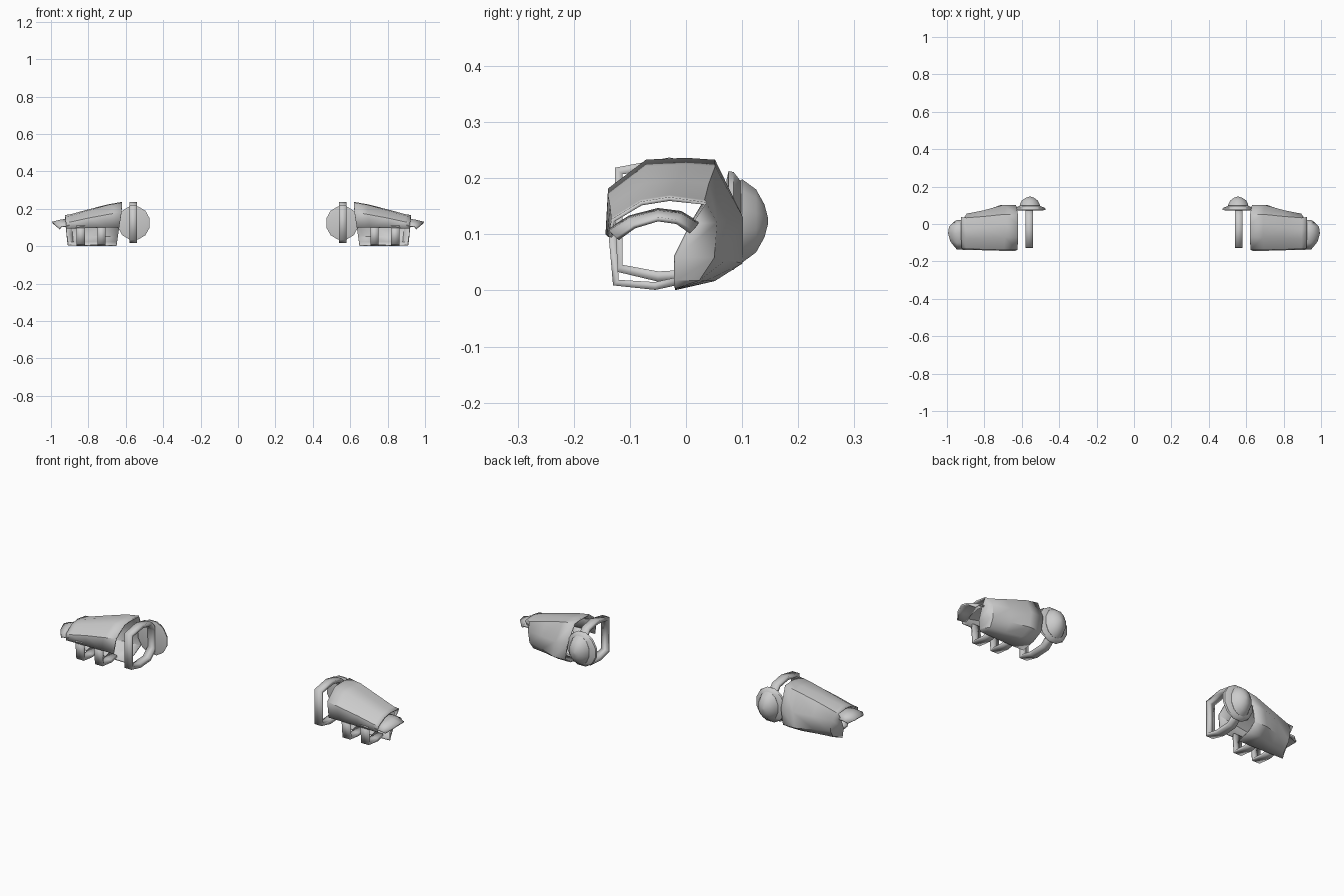
import bpy
import bmesh
from math import sin, cos, tau

cube = bpy.data.objects.get("Cube")
if cube:
    bpy.data.objects.remove(cube, do_unlink=True)

GREY = 0.6
grey = bpy.data.materials.new("plain grey")
grey.use_nodes = True
grey.diffuse_color = (GREY, GREY, GREY, 1)
grey.node_tree.nodes["Principled BSDF"].inputs["Base Color"].default_value = (GREY, GREY, GREY, 1)


def loft(name, rings, closed=False, caps=False, thickness=0):
    """Skin a list of equal point rings, then mirror the part to the other arm."""
    bm = bmesh.new()
    rows = [[bm.verts.new(p) for p in ring] for ring in rings]
    count = len(rows[0])
    for a, b in zip(rows, rows[1:]):
        for i in range(count if closed else count - 1):
            j = (i + 1) % count
            bm.faces.new((a[i], a[j], b[j], b[i]))
    if caps:
        bm.faces.new(rows[0])
        bm.faces.new(rows[-1])
    bmesh.ops.recalc_face_normals(bm, faces=bm.faces)
    mesh = bpy.data.meshes.new(name)
    bm.to_mesh(mesh)
    bm.free()
    mesh.materials.append(grey)
    obj = bpy.data.objects.new(name, mesh)
    bpy.context.collection.objects.link(obj)
    bpy.ops.object.select_all(action="DESELECT")
    obj.select_set(True)
    bpy.context.view_layer.objects.active = obj
    bpy.ops.object.shade_smooth_by_angle(angle=0.7)
    if thickness:
        solid = obj.modifiers.new("Thickness", "SOLIDIFY")
        solid.thickness = thickness
        solid.offset = 0
    obj.modifiers.new("Other arm", "MIRROR")
    return obj


def strap(name, path, x, width, thickness, closed=False):
    """Flat band following a path of (y, z) points."""
    rings = [[(x + s * width / 2, y, z) for y, z in path] for s in (-1, 1)]
    return loft(name, rings, closed=closed, thickness=thickness)


def dome(name, profile, x, z, sides):
    """Oval turned form along y from (y, x radius, z radius) steps."""
    rings = [[(x + rx * cos(tau * (i + 0.5) / sides), y, z + rz * sin(tau * (i + 0.5) / sides))
              for i in range(sides)] for y, rx, rz in profile]
    return loft(name, rings, closed=True, caps=True)


# Forearm guard: wide at the elbow, narrow and tucked in at the wrist
elbow = [(-.14, .1), (-.136, .18), (-.07, .23), (0, .233), (.05, .23),
         (.098, .13), (.098, .05), (.05, .02), (-.02, .004)]
wrist = [(-.135, .095), (-.13, .125), (-.08, .155), (-.03, .163), (.03, .155),
         (.05, .12), (.045, .06), (.02, .02), (-.02, .006)]
tuck = wrist[:4] + [(.035, .155), (.01, .12), (-.02, .06), (-.02, .02), (-.02, .006)]


def mix(t):
    return [(a[0] + (b[0] - a[0]) * t, a[1] + (b[1] - a[1]) * t) for a, b in zip(elbow, wrist)]


rings = []
for x, section in ((.62, elbow), (.69, [(y, z - .012 * (z > .15)) for y, z in elbow]),
                   (.80, mix(.57)), (.90, mix(.95)), (.928, tuck)):
    slant = .03 if x < .7 else -.02 if x > .85 else 0
    rings.append([(x + slant * max(0, 1 - z / .2), y, z) for y, z in section])
loft("forearm_guard", rings, thickness=.007)

# Straps closing the open underside of the guard
for label, x in (("inner", .73), ("outer", .84)):
    strap(label + "_forearm_strap",
          [(-.132, .11), (-.125, .014), (-.055, .008), (-.01, .018)], x, .045, .014)

# Hand plate: arched, with a rounded free end
arch = [(-.135, .1), (-.1, .122), (-.05, .135), (-.01, .13), (.02, .112)]
ends = [.955, .98, .993, .988, .96]
loft("hand_plate",
     [[(.9, y, z + .008) for y, z in arch],
      [(.945, y, z + .004) for y, z in arch],
      [(e, -.05 + (y + .05) * .85, z - .008) for e, (y, z) in zip(ends, arch)]],
     thickness=.008)

# Elbow loop strap
strap("elbow_strap",
      [(-.12, .213), (-.03, .228), (.04, .215), (.078, .17), (.078, .07),
       (.03, .03), (-.05, .025), (-.12, .04)], .56, .042, .018, closed=True)

# Elbow pad: flange and raised cap
dome("elbow_flange", [(.072, .07, .075), (.076, .088, .092), (.085, .085, .09), (.1, .05, .07)],
     .557, .124, 12)
dome("elbow_cap", [(.09, .05, .07), (.1, .057, .077), (.125, .045, .058), (.14, .023, .03), (.146, .005, .006)],
     .557, .124, 12)
